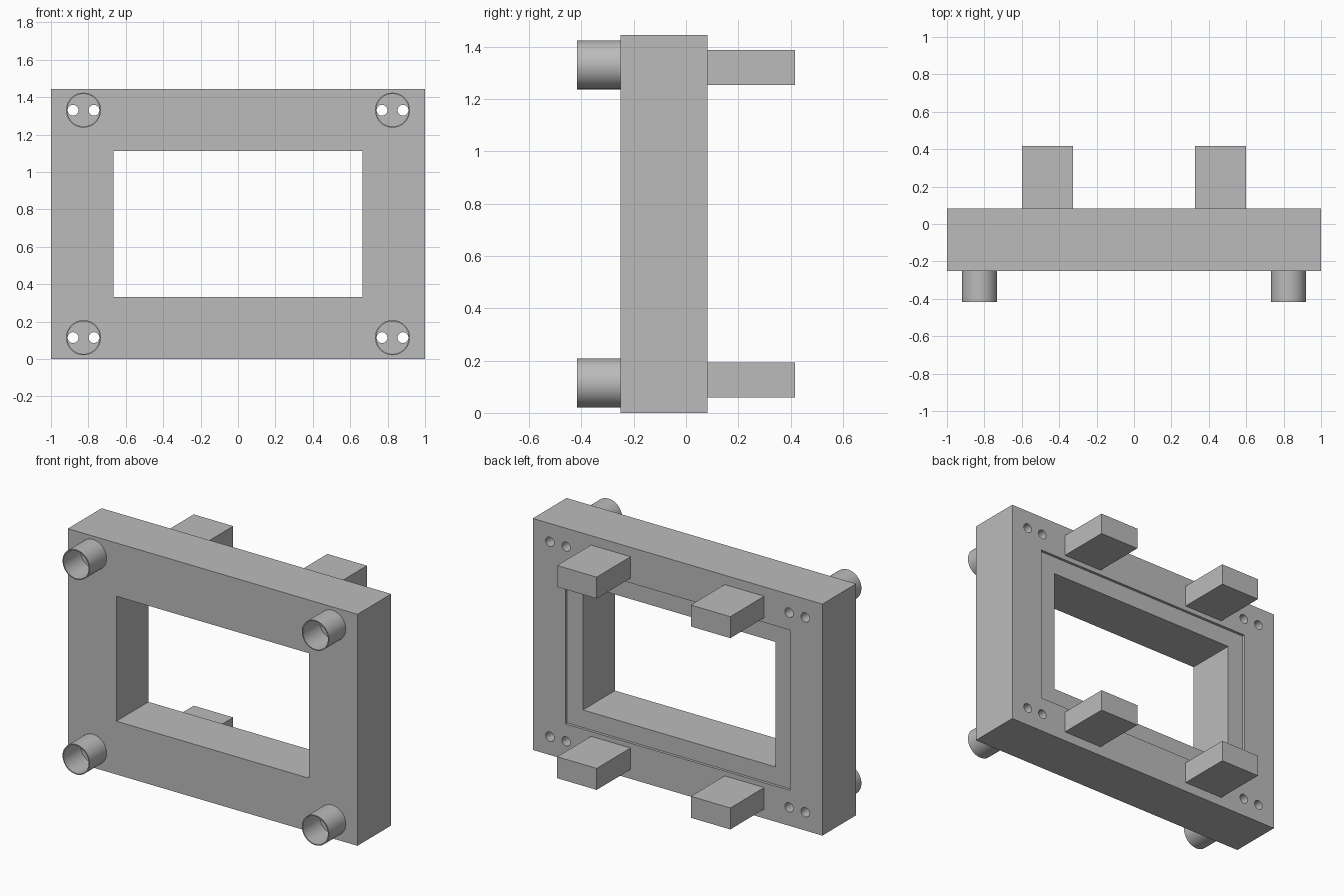
import bpy
from math import radians

if "Cube" in bpy.data.objects:
    bpy.data.objects.remove(bpy.data.objects["Cube"], do_unlink=True)

grey = bpy.data.materials.new("plain_grey")
grey.use_nodes = True
COLOUR = (0.5, 0.5, 0.5, 1)
grey.diffuse_color = COLOUR
grey.node_tree.nodes["Principled BSDF"].inputs["Base Color"].default_value = COLOUR

HEIGHT = 1.445
MID = HEIGHT / 2
FRONT, BACK = -0.25, 0.083
TIP = 0.417


def finish(name):
    ob = bpy.context.object
    ob.name = name
    ob.data.materials.append(grey)
    return ob


def box(name, x, y, z):
    """Box from (low, high) pairs on each axis."""
    pairs = (x, y, z)
    bpy.ops.mesh.primitive_cube_add(size=1, location=[(a + b) / 2 for a, b in pairs])
    bpy.context.object.scale = [b - a for a, b in pairs]
    bpy.ops.object.transform_apply(location=False, rotation=False, scale=True)
    return finish(name)


def rod(name, x, z, radius, y0, y1, sides=48):
    """Cylinder along y."""
    bpy.ops.mesh.primitive_cylinder_add(vertices=sides, radius=radius, depth=y1 - y0,
                                        location=(x, (y0 + y1) / 2, z),
                                        rotation=(radians(90), 0, 0))
    return finish(name)


def cut(target, cutters):
    """Subtract each cutter from the target, then remove the cutters."""
    for c in cutters:
        c.hide_render = True
        bpy.context.view_layer.objects.active = target
        mod = target.modifiers.new("cut", "BOOLEAN")
        mod.operation = "DIFFERENCE"
        mod.solver = "EXACT"
        mod.object = c
        bpy.ops.object.modifier_apply(modifier=mod.name)
        bpy.data.objects.remove(c, do_unlink=True)


def smooth(ob):
    bpy.ops.object.select_all(action="DESELECT")
    ob.select_set(True)
    bpy.context.view_layer.objects.active = ob
    bpy.ops.object.shade_smooth_by_angle(angle=radians(30))


# Frame with a window opening and a shallow rebate around it on the back
frame = box("frame", (-1, 1), (FRONT, BACK), (0, HEIGHT))
cutters = [
    box("opening_cutter", (-0.665, 0.665), (-0.5, 0.5), (MID - 0.39, MID + 0.39)),
    box("rebate_cutter", (-0.775, 0.775), (BACK - 0.017, 0.5), (MID - 0.5, MID + 0.5)),
]

for sx, side in ((-1, "right"), (1, "left")):
    for sz, level in ((-1, "lower"), (1, "upper")):
        x, z = sx * 0.826, MID + sz * 0.608
        # Pair of through holes behind each tube
        for dx in (-0.056, 0.056):
            cutters.append(rod("hole_cutter", x + dx, z, 0.029, -0.5, 0.5, 32))
        # Thin-walled tube on the front
        tube = rod(f"{level}_{side}_tube", x, z, 0.0935, -TIP, FRONT)
        cut(tube, [rod("bore_cutter", x, z, 0.087, -0.6, 0)])
        smooth(tube)
        # Rectangular peg on the back
        inner, outer = sorted((sx * 0.325, sx * 0.598))
        zc = MID + sz * 0.597
        box(f"{level}_{side}_peg", (inner, outer), (BACK, TIP), (zc - 0.067, zc + 0.067))

cut(frame, cutters)
smooth(frame)
